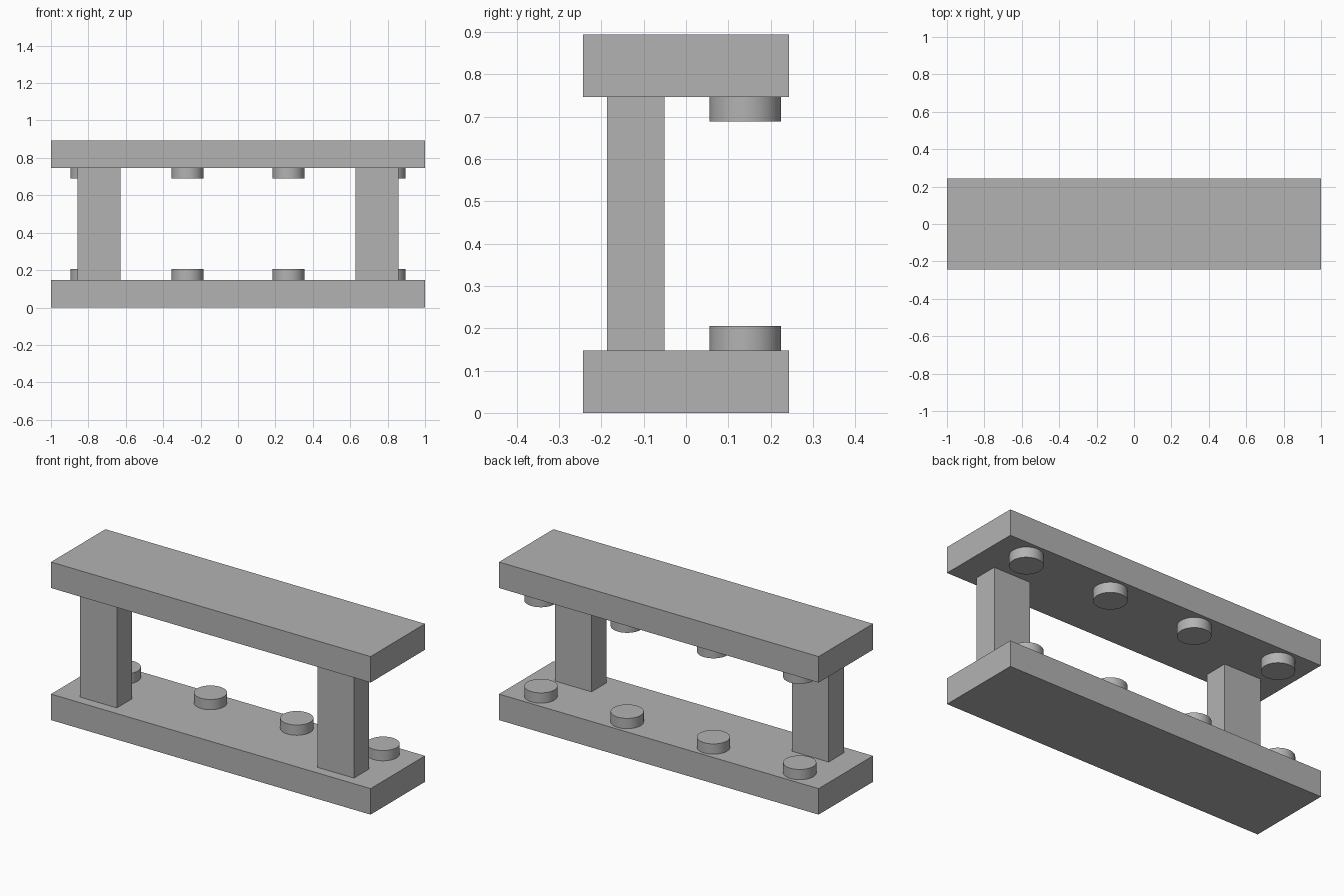
import bpy
import math

cube = bpy.data.objects.get("Cube")
if cube:
    bpy.data.objects.remove(cube, do_unlink=True)

# Single grey material
GREY = (0.45, 0.45, 0.45, 1)
grey = bpy.data.materials.new("plain grey")
grey.use_nodes = True
grey.diffuse_color = GREY
grey.node_tree.nodes["Principled BSDF"].inputs["Base Color"].default_value = GREY

PLATE_H, HEIGHT, DEPTH = 0.147, 0.894, 0.486
STUD_R, STUD_H, STUD_Y = 0.085, 0.058, 0.14


def finish(name):
    obj = bpy.context.object
    obj.name = name
    obj.data.materials.append(grey)
    return obj


def box(name, center, size):
    bpy.ops.mesh.primitive_cube_add(size=1, location=center)
    obj = finish(name)
    obj.scale = size
    bpy.ops.object.transform_apply(location=False, rotation=False, scale=True)


def stud(name, x, z):
    bpy.ops.mesh.primitive_cylinder_add(
        vertices=48, radius=STUD_R, depth=STUD_H, location=(x, STUD_Y, z))
    finish(name)
    bpy.ops.object.shade_smooth_by_angle(angle=math.radians(30))


# Lower and upper plates
box("lower_plate", (0, 0, PLATE_H / 2), (2, DEPTH, PLATE_H))
box("upper_plate", (0, 0, HEIGHT - PLATE_H / 2), (2, DEPTH, PLATE_H))

# Posts between the plates, towards the front
for side, sign in (("left", 1), ("right", -1)):
    box(side + "_post", (sign * 0.742, -0.119, HEIGHT / 2),
        (0.23, 0.136, HEIGHT - 2 * PLATE_H))

# Facing rows of round studs along the back
for i in range(4):
    x = (i - 1.5) * 0.54
    stud(f"lower_stud_{i + 1}", x, PLATE_H + STUD_H / 2)
    stud(f"upper_stud_{i + 1}", x, HEIGHT - PLATE_H - STUD_H / 2)
